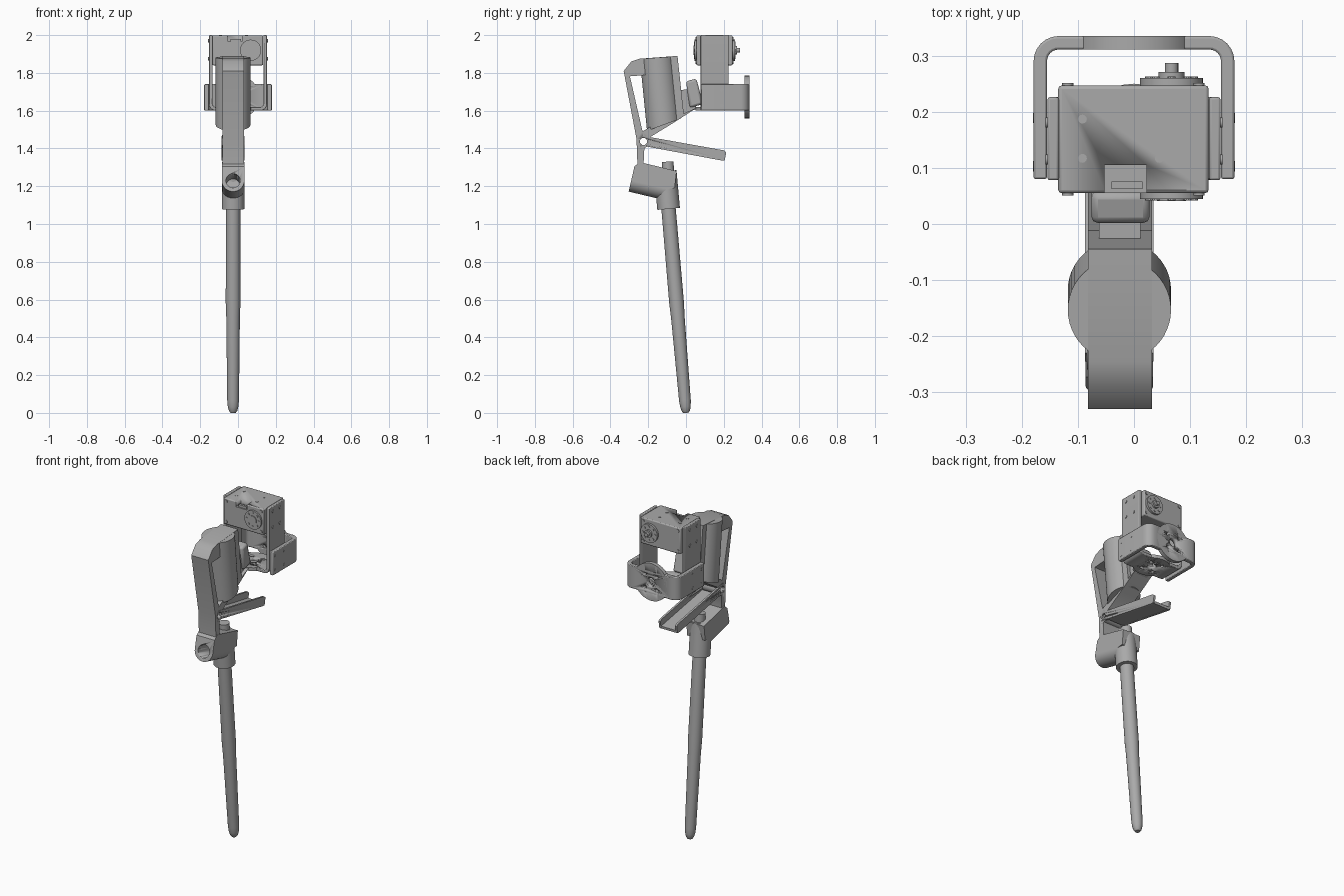
import bpy, bmesh, math
from mathutils import Vector

if "Cube" in bpy.data.objects:
    bpy.data.objects.remove(bpy.data.objects["Cube"])

grey = bpy.data.materials.new("plain_grey")
grey.use_nodes = True
grey.diffuse_color = (0.4, 0.4, 0.4, 1)
grey.node_tree.nodes["Principled BSDF"].inputs["Base Color"].default_value = (0.4, 0.4, 0.4, 1)

CX = -0.026  # centre line of handle and rod


def finish(name, bm, bevel=0):
    bmesh.ops.recalc_face_normals(bm, faces=bm.faces)
    me = bpy.data.meshes.new(name)
    bm.to_mesh(me)
    bm.free()
    me.materials.append(grey)
    ob = bpy.data.objects.new(name, me)
    bpy.context.collection.objects.link(ob)
    if bevel:
        mod = ob.modifiers.new("bevel", "BEVEL")
        mod.width, mod.segments, mod.limit_method = bevel, 2, "ANGLE"
    bpy.ops.object.select_all(action="DESELECT")
    ob.select_set(True)
    bpy.context.view_layer.objects.active = ob
    bpy.ops.object.shade_smooth_by_angle(angle=math.radians(35))
    return ob


def prism(name, pts, lo, hi, axis="x", bevel=0):
    """Extrude a flat outline along one axis."""
    place = {"x": lambda u, v, w: (w, u, v), "y": lambda u, v, w: (u, w, v),
             "z": lambda u, v, w: (u, v, w)}[axis]
    bm = bmesh.new()
    a = [bm.verts.new(place(u, v, lo)) for u, v in pts]
    b = [bm.verts.new(place(u, v, hi)) for u, v in pts]
    bm.faces.new(a)
    bm.faces.new(b[::-1])
    for i in range(len(pts)):
        j = (i + 1) % len(pts)
        bm.faces.new((a[i], a[j], b[j], b[i]))
    return finish(name, bm, bevel)


def box(name, x, y, z, bevel=0):
    return prism(name, [(x[0], y[0]), (x[1], y[0]), (x[1], y[1]), (x[0], y[1])],
                 z[0], z[1], "z", bevel)


def lathe(name, p0, p1, rings, sides=32):
    """Round part along p0-p1; rings are (fraction, radius)."""
    p0, p1 = Vector(p0), Vector(p1)
    d = p1 - p0
    q = d.to_track_quat("Z", "Y")
    bm = bmesh.new()
    loops = []
    for t, r in rings:
        loops.append([bm.verts.new(p0 + d * t + q @ Vector(
            (r * math.cos(k * math.tau / sides), r * math.sin(k * math.tau / sides), 0)))
            for k in range(sides)])
    for a, b in zip(loops, loops[1:]):
        for i in range(sides):
            j = (i + 1) % sides
            bm.faces.new((a[i], a[j], b[j], b[i]))
    bm.faces.new(loops[0][::-1])
    bm.faces.new(loops[-1])
    return finish(name, bm)


def rod(name, p0, p1, r, sides=32):
    return lathe(name, p0, p1, [(0, r), (1, r)], sides)


def cut(ob, *cutters):
    for c in cutters:
        mod = ob.modifiers.new("cut", "BOOLEAN")
        mod.operation, mod.object, mod.solver = "DIFFERENCE", c, "EXACT"
        c.hide_render = True
        c.hide_set(True)


def u_outline(hw, base, tip, t, r):
    """U outline with rounded corners: legs at +-hw, closed at base, open at tip."""
    s = 1 if tip > base else -1

    def half(w, b, rad):
        return [(w, tip)] + [(w - rad + rad * math.cos(k * math.pi / 12),
                              b + s * (rad - rad * math.sin(k * math.pi / 12))) for k in range(7)]

    outer, inner = half(hw, base, r), half(hw - t, base + s * t, r - t)
    mirror = lambda h: [(-x, y) for x, y in h[::-1]]
    return outer + mirror(outer) + inner_loop(inner, mirror)


def inner_loop(inner, mirror):
    return (inner + mirror(inner))[::-1]


# tapered leg
lathe("leg", (CX, 0, 0), (CX, -0.094, 1.1),
      [(0, 0.014), (0.01, 0.022), (0.03, 0.028), (0.06, 0.031), (0.46, 0.036), (0.53, 0.039), (1, 0.038)])

# leg socket with forward tube
rod("socket", (CX, -0.092, 1.08), (CX, -0.11, 1.28), 0.06)
rod("socket_cap", (CX, -0.09, 1.2), (CX, -0.097, 1.33), 0.031)
bore = rod("bore_cutter", (CX, -0.35, 1.244), (CX, -0.17, 1.201), 0.038)
tube = rod("socket_tube", (CX, -0.29, 1.23), (CX, -0.1, 1.185), 0.06)
block = prism("socket_block", [(-0.273, 1.305), (-0.29, 1.23), (-0.1, 1.185), (-0.06, 1.19),
                               (-0.05, 1.28), (-0.245, 1.328)], CX - 0.06, CX + 0.06)
cut(tube, bore)
cut(block, bore)

# handle frame with a window behind the front bar
frame = prism("handle_frame", [(-0.33, 1.81), (-0.29, 1.86), (-0.245, 1.875), (-0.045, 1.89),
                               (-0.012, 1.585), (0.065, 1.62), (-0.075, 1.53), (-0.19, 1.46),
                               (-0.22, 1.41), (-0.225, 1.31), (-0.257, 1.31), (-0.262, 1.45)],
              CX - 0.056, CX + 0.058)
window = prism("window_cutter", [(-0.297, 1.782), (-0.13, 1.795), (-0.13, 1.55), (-0.23, 1.49)], -0.3, 0.3)
pin_hole = rod("pin_hole_cutter", (-0.3, -0.225, 1.437), (0.3, -0.225, 1.437), 0.019)
cut(frame, window, pin_hole)

# barrel with a slanted underside
bm = bmesh.new()
bmesh.ops.create_cone(bm, cap_ends=True, segments=48, radius1=0.092, radius2=0.092, depth=1)
for v in bm.verts:
    top = v.co.z > 0
    y = v.co.y
    v.co.x += CX
    v.co.z = 1.881 + 0.075 * y if top else 1.525 + 0.35 * y
    v.co.y = y - 0.118 - 0.1 * (v.co.z - 1.53)
finish("barrel", bm)

# pivot boss and lever channel
boss = rod("pivot_boss", (CX - 0.058, -0.225, 1.437), (CX + 0.058, -0.225, 1.437), 0.034)
cut(boss, pin_hole)
side = [(-0.235, 1.415), (-0.245, 1.44), (-0.23, 1.467), (0.2, 1.39), (0.213, 1.38), (0.205, 1.338), (0.195, 1.335)]
for name, x in (("lever_right_side", CX - 0.061), ("lever_left_side", CX + 0.049)):
    cut(prism(name, side, x, x + 0.012), pin_hole)
prism("lever_floor", [(-0.19, 1.407), (-0.19, 1.42), (0.205, 1.35), (0.203, 1.335)], CX - 0.06, CX + 0.06)

# tilted joint between handle and head
prism("joint_neck", [(-0.034, 1.71), (0.02, 1.712), (0.058, 1.61), (-0.02, 1.58)], CX - 0.036, CX + 0.038)
prism("joint_motor", [(0, 1.755), (0.055, 1.77), (0.09, 1.635), (0.02, 1.615)], CX - 0.05, CX + 0.054, bevel=0.012)

# upright inner bracket and outer yoke, both with a bulged and drilled base
inner = prism("inner_bracket", u_outline(0.154, 1.6, 2.0, 0.02, 0.035), 0.078, 0.226, "y", 0.004)
inner_pad = rod("inner_bracket_pad", (0, 0.15, 1.6), (0, 0.15, 1.62), 0.1)
outer = prism("outer_yoke", u_outline(0.179, 0.335, 0.08, 0.024, 0.045), 1.6, 1.74, "z", 0.004)
outer_pad = rod("outer_yoke_pad", (0, 0.311, 1.672), (0, 0.335, 1.672), 0.113)
for i, (u, v, r) in enumerate([(0, 0, 0.026)] + [(a * 0.04, b * 0.04, 0.009) for a in (-1, 1) for b in (-1, 1)]):
    c = rod("yoke_hole_cutter", (u, 0.25, 1.672 + v), (u, 0.4, 1.672 + v), r, 16)
    cut(outer, c)
    cut(outer_pad, c)
    c = rod("bracket_hole_cutter", (u, 0.15 + v, 1.5), (u, 0.15 + v, 1.7), r, 16)
    cut(inner, c)
    cut(inner_pad, c)

# servo body with a front notch
servo = box("servo", (-0.135, 0.133), (0.055, 0.247), (1.84, 1.998), 0.006)
cut(servo, box("notch_cutter", (-0.053, 0.022), (0, 0.105), (1.965, 2.1)))
box("servo_connector", (-0.04, 0.015), (0.062, 0.076), (1.95, 1.98))

# servo horns with screw ring
hx, hz = 0.067, 1.92
rod("front_horn", (hx, 0.045, hz), (hx, 0.06, hz), 0.056)
rod("front_horn_hub", (hx, 0.041, hz), (hx, 0.05, hz), 0.026)
rod("rear_horn", (hx, 0.24, hz), (hx, 0.26, hz), 0.056)
rod("rear_horn_hub", (hx, 0.25, hz), (hx, 0.271, hz), 0.023)
rod("rear_horn_screw", (hx, 0.26, hz), (hx, 0.287, hz), 0.012, 16)
for k in range(8):
    x, z = hx + 0.04 * math.cos(k * math.tau / 8), hz + 0.04 * math.sin(k * math.tau / 8)
    rod("horn_screw_front", (x, 0.042, z), (x, 0.05, z), 0.007, 10)
    rod("horn_screw_rear", (x, 0.25, z), (x, 0.263, z), 0.007, 10)

# small screws on the servo and both brackets
for a in (0, 1):
    for b in (0, 1):
        x, y = -0.092 + 0.137 * a, 0.117 + 0.07 * b
        rod("top_screw", (x, y, 1.99), (x, y, 2.0), 0.008, 12)
        x, z = -0.118 + 0.234 * a, 1.858 + 0.122 * b
        rod("face_screw_front", (x, 0.051, z), (x, 0.06, z), 0.01, 12)
        rod("face_screw_rear", (x, 0.24, z), (x, 0.251, z), 0.01, 12)
        for s in (-1, 1):
            y, z = 0.115 + 0.066 * a, 1.875 + 0.095 * b
            rod("bracket_screw", (s * 0.15, y, z), (s * 0.158, y, z), 0.009, 12)
            y, z = 0.103 + 0.086 * a, 1.627 + 0.084 * b
            rod("yoke_screw", (s * 0.17, y, z), (s * 0.18, y, z), 0.009, 12)
